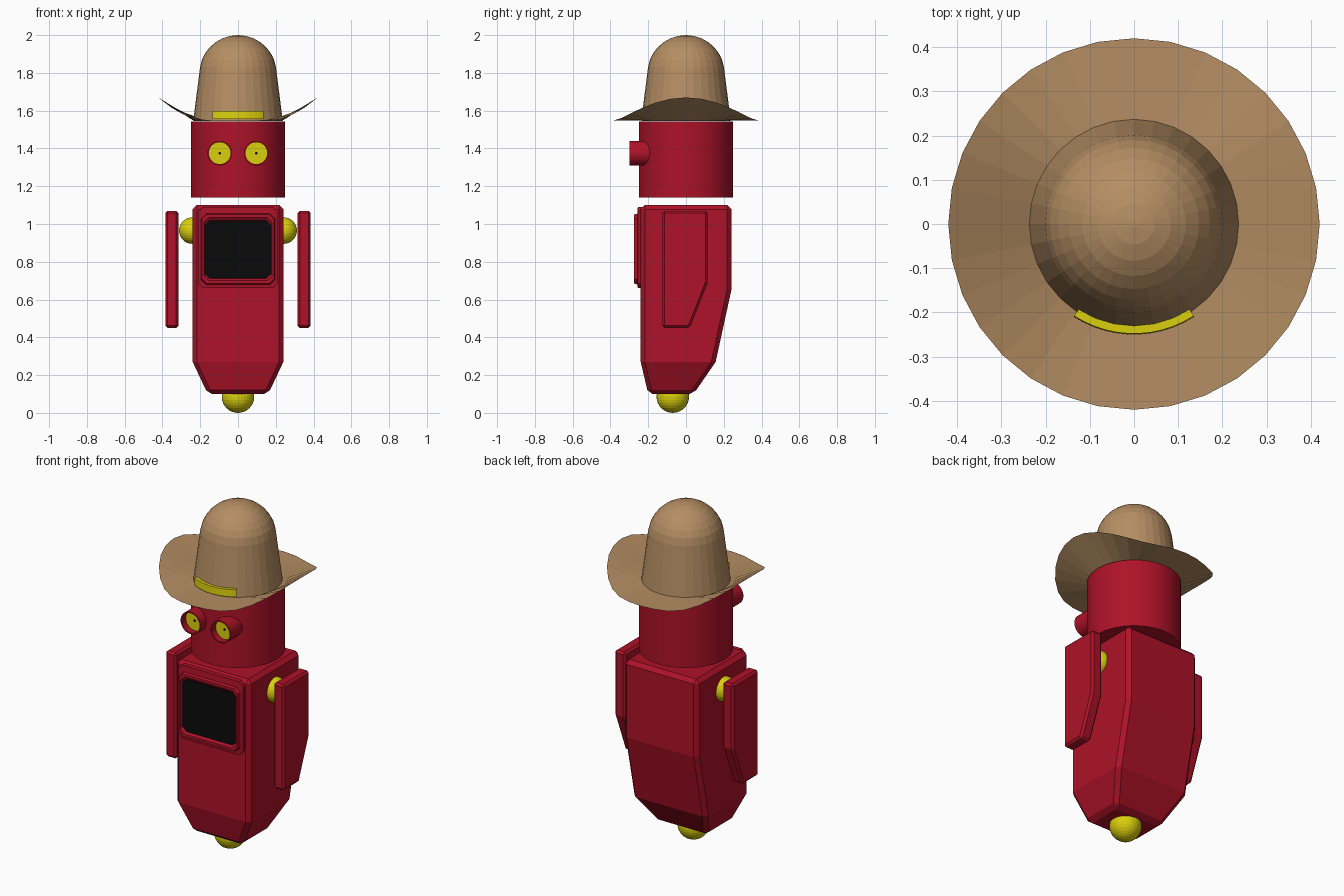
import bpy, bmesh, math
from mathutils import Matrix, Vector

if "Cube" in bpy.data.objects:
    bpy.data.objects.remove(bpy.data.objects["Cube"])


def material(name, rgb):
    m = bpy.data.materials.new(name)
    m.diffuse_color = (*rgb, 1)
    m.use_nodes = True
    m.node_tree.nodes["Principled BSDF"].inputs["Base Color"].default_value = m.diffuse_color
    return m


RED = material("red", (0.42, 0.006, 0.021))
YELLOW = material("yellow", (0.70, 0.62, 0.004))
TAN = material("tan felt", (0.46, 0.27, 0.125))
BLACK = material("black", (0.003, 0.003, 0.003))


def finish(name, bm, mat, bevel=0, angle=30, fix=True):
    if fix:
        bmesh.ops.recalc_face_normals(bm, faces=bm.faces)
    mesh = bpy.data.meshes.new(name)
    bm.to_mesh(mesh)
    bm.free()
    ob = bpy.data.objects.new(name, mesh)
    bpy.context.collection.objects.link(ob)
    mesh.materials.append(mat)
    if bevel:
        mod = ob.modifiers.new("bevel", 'BEVEL')
        mod.width, mod.segments = bevel, 1
        mod.limit_method, mod.angle_limit = 'ANGLE', math.radians(angle)
    return ob


def loft(name, rings, mat, bevel=0, angle=30, cap_start=True, cap_end=True):
    """Skin a list of equal-length closed rings of points."""
    bm = bmesh.new()
    vs = [[bm.verts.new(p) for p in r] for r in rings]
    n = len(vs[0])
    for a, b in zip(vs, vs[1:]):
        for i in range(n):
            j = (i + 1) % n
            bm.faces.new((a[i], a[j], b[j], b[i]))
    if cap_start:
        bm.faces.new(vs[0][::-1])
    if cap_end:
        bm.faces.new(vs[-1])
    return finish(name, bm, mat, bevel, angle)


def circle(r, h, n=32, axis='Z', c=(0, 0)):
    pts = []
    for i in range(n):
        t = 2 * math.pi * i / n
        u, v = c[0] + r * math.cos(t), c[1] + r * math.sin(t)
        pts.append((u, v, h) if axis == 'Z' else (u, h, v))
    return pts


def ball(name, loc, r, mat):
    bm = bmesh.new()
    bmesh.ops.create_uvsphere(bm, u_segments=32, v_segments=16, radius=r,
                              matrix=Matrix.Translation(loc))
    return finish(name, bm, mat)


def smooth(ob):
    bpy.ops.object.select_all(action='DESELECT')
    ob.select_set(True)
    bpy.context.view_layer.objects.active = ob
    bpy.ops.object.shade_smooth_by_angle(angle=math.radians(30))


# Body: tapered box
def rect(z, x, y0, y1):
    return [(-x, y0, z), (x, y0, z), (x, y1, z), (-x, y1, z)]


loft("body", [rect(0.10, 0.16, -0.20, 0.04), rect(0.27, 0.24, -0.24, 0.157),
              rect(0.65, 0.24, -0.24, 0.24), rect(1.10, 0.24, -0.24, 0.24)],
     RED, bevel=0.022)


# Screen surround: stepped frame with a recessed black panel
def panel(y, x, z0, z1, c=0.025):
    return [(-x + c, y, z0), (x - c, y, z0), (x, y, z0 + c), (x, y, z1 - c),
            (x - c, y, z1), (-x + c, y, z1), (-x, y, z1 - c), (-x, y, z0 + c)]


loft("screen_frame", [panel(-0.23, 0.21, 0.66, 1.09), panel(-0.255, 0.21, 0.66, 1.09),
                      panel(-0.258, 0.195, 0.68, 1.055), panel(-0.275, 0.19, 0.685, 1.05),
                      panel(-0.275, 0.18, 0.70, 1.035), panel(-0.262, 0.174, 0.712, 1.018)], RED)
loft("screen", [panel(-0.262, 0.174, 0.712, 1.018), panel(-0.265, 0.174, 0.712, 1.018)], BLACK)

# Arms and shoulder balls
ARM = [(-0.125, 0.45), (0.02, 0.45), (0.115, 0.69), (0.115, 1.07), (-0.125, 1.07)]
for side, s in (("left", -1), ("right", 1)):
    loft(side + "_arm", [[(s * x, y, z) for y, z in ARM] for x in (0.315, 0.385)],
         RED, bevel=0.012)
    ball(side + "_shoulder", (s * 0.242, -0.005, 0.965), 0.07, YELLOW)

# Rolling ball foot
ball("ball_foot", (0, -0.07, 0.086), 0.086, YELLOW)

# Head
smooth(loft("head", [circle(0.25, 1.14, 64), circle(0.25, 1.543, 64)], RED))

# Eyes: hollow tubes with recessed yellow lenses and small pupils
for side, s in (("left", -1), ("right", 1)):
    c = (s * 0.097, 1.375)
    smooth(loft(side + "_eye_tube", [circle(r, y, 32, 'Y', c) for r, y in
                ((0.065, -0.15), (0.065, -0.30), (0.058, -0.30), (0.058, -0.258))], RED))
    loft(side + "_eye_lens", [circle(0.058, y, 32, 'Y', c) for y in (-0.257, -0.262)], YELLOW)
    loft(side + "_pupil", [circle(0.007, y, 12, 'Y', c) for y in (-0.262, -0.265)], BLACK)

# Hat crown: tapered side and rounded dome
prof = [(0.237, 1.545), (0.201, 1.83)]
prof += [(0.205 * math.cos(a), 1.795 + 0.205 * math.sin(a))
         for a in (math.radians(d) for d in range(22, 90, 11))]
loft("hat_crown", [circle(r, z) for r, z in prof], TAN)

# Hat brim: thin sheet curled up at the sides
rim = [(x, y, 1.547 + 0.123 * (max(0, abs(x) - 0.16) / 0.26) ** 1.9)
       for x, y, _ in circle(0.42, 0)]
loft("hat_brim", [circle(0.236, 1.547), rim], TAN, cap_start=False, cap_end=False)

# Hat badge: curved plate on the front of the crown
arc = [math.radians(-90 + a) for a in range(-33, 34, 6)]
loft("hat_badge", [[(r * math.cos(a), r * math.sin(a), z) for r, z in
                    ((0.225, 1.555), (0.25, 1.555), (0.248, 1.597), (0.225, 1.597))]
                   for a in arc], YELLOW)
